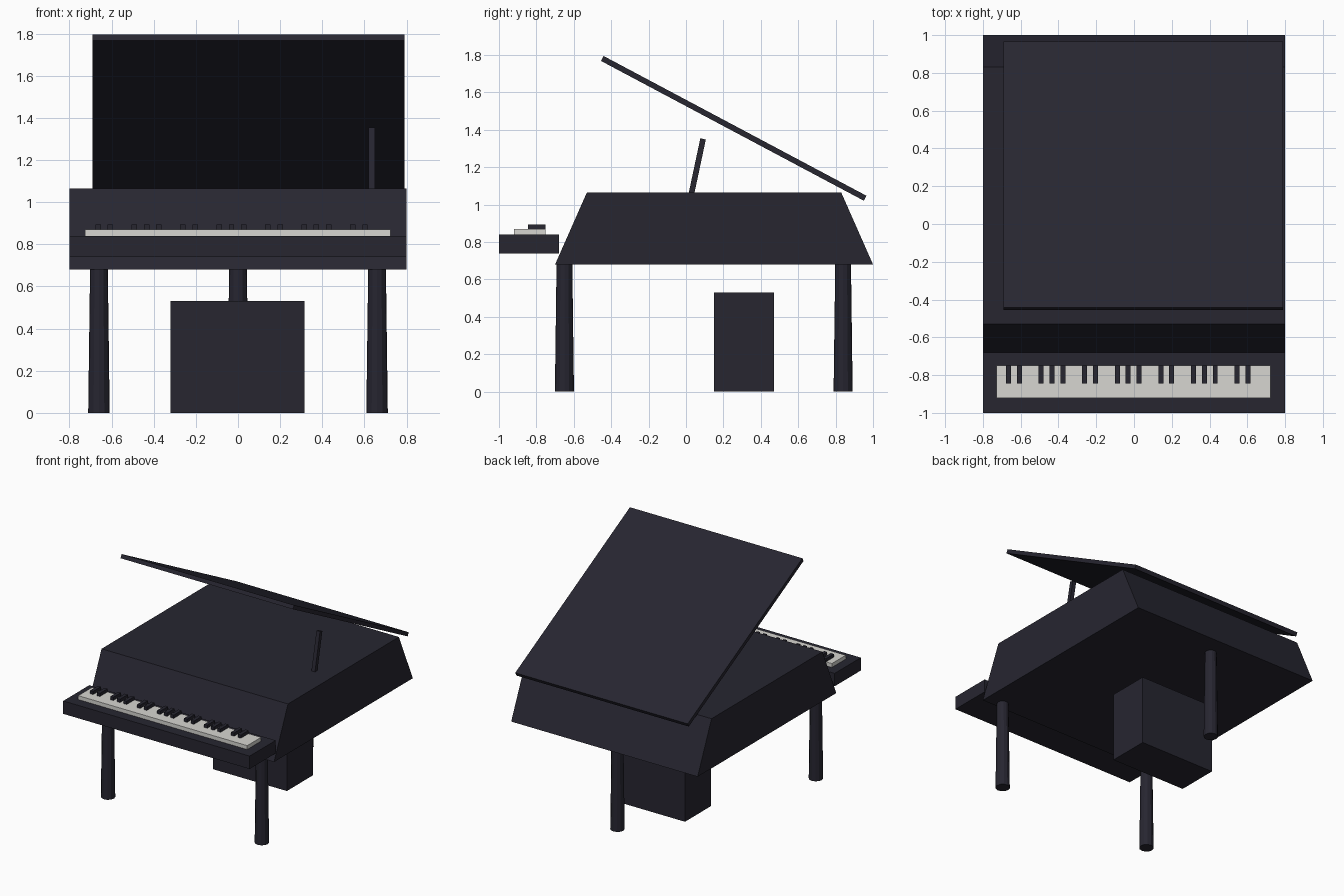
import bpy
import bmesh
import math
from mathutils import Matrix

cube = bpy.data.objects.get("Cube")
if cube:
    bpy.data.objects.remove(cube, do_unlink=True)


def material(name, colour):
    mat = bpy.data.materials.new(name)
    mat.use_nodes = True
    mat.diffuse_color = (*colour, 1)
    mat.node_tree.nodes["Principled BSDF"].inputs["Base Color"].default_value = (*colour, 1)
    return mat


black = material("black lacquer", (0.02, 0.019, 0.03))
ivory = material("ivory", (0.68, 0.67, 0.64))


def finish(name, bm, mat):
    bmesh.ops.recalc_face_normals(bm, faces=bm.faces)
    mesh = bpy.data.meshes.new(name)
    bm.to_mesh(mesh)
    bm.free()
    mesh.materials.append(mat)
    obj = bpy.data.objects.new(name, mesh)
    bpy.context.collection.objects.link(obj)
    return obj


def box(name, centre, size, mat, tilt=0):
    bm = bmesh.new()
    bmesh.ops.create_cube(bm, size=1, matrix=Matrix.Diagonal((*size, 1)))
    obj = finish(name, bm, mat)
    obj.location = centre
    obj.rotation_euler.x = math.radians(tilt)
    return obj


def leg(name, x, y):
    bm = bmesh.new()
    bmesh.ops.create_cone(bm, cap_ends=True, segments=12, radius1=0.051, radius2=0.042,
                          depth=0.69, matrix=Matrix.Translation((x, y, 0.345)))
    finish(name, bm, black)


# Case: sloped side profile extruded across the width
bm = bmesh.new()
profile = [(-0.70, 0.68), (1.0, 0.68), (0.83, 1.065), (-0.53, 1.065)]
face = bm.faces.new([bm.verts.new((-0.8, y, z)) for y, z in profile])
side = bmesh.ops.extrude_face_region(bm, geom=[face])["geom"]
bmesh.ops.translate(bm, vec=(1.6, 0, 0),
                    verts=[v for v in side if isinstance(v, bmesh.types.BMVert)])
finish("case", bm, black)

# Raised lid and its prop
box("lid", (0.05, 0.255, 1.408), (1.48, 1.592, 0.03), black, tilt=-28)
box("lid_prop", (0.635, 0.057, 1.19), (0.03, 0.03, 0.33), black, tilt=-12)

# Keyboard
box("key_bed", (0, -0.84, 0.79), (1.6, 0.32, 0.10), black)
box("white_keys", (-0.002, -0.835, 0.854), (1.45, 0.17, 0.032), ivory)
for i in range(1, 24):
    if i % 7 in (1, 2, 4, 5, 6):
        box(f"black_key_{i}", (-0.722 + i * 0.0576, -0.7975, 0.88), (0.026, 0.095, 0.03), black)

# Tapered legs
leg("front_leg_left", 0.66, -0.65)
leg("front_leg_right", -0.66, -0.65)
leg("back_leg", 0, 0.84)

# Bench under the case
box("bench", (-0.003, 0.31, 0.265), (0.635, 0.32, 0.53), black)
